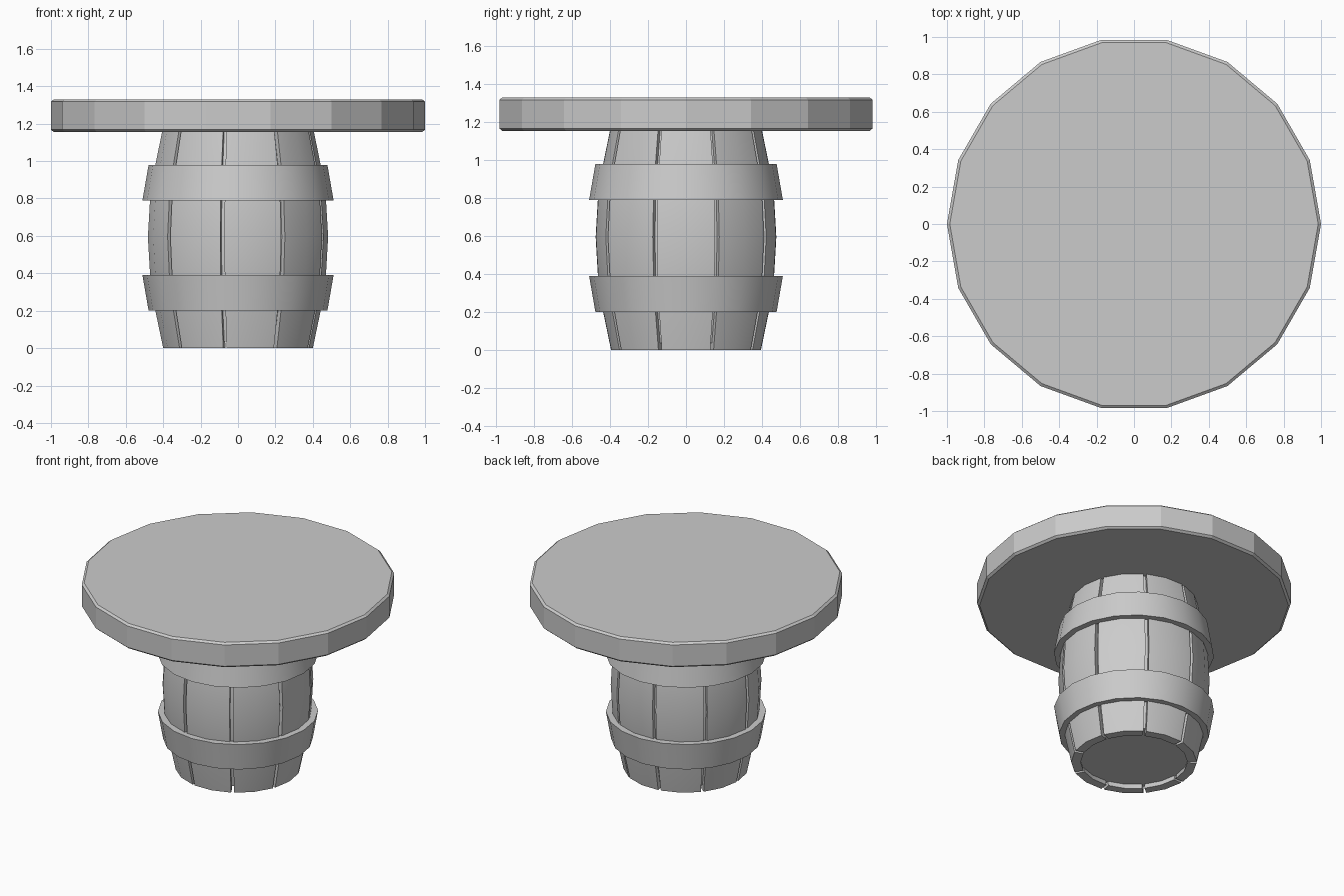
import bpy, bmesh
from math import radians, cos, sin, pi

if "Cube" in bpy.data.objects:
    bpy.data.objects.remove(bpy.data.objects["Cube"])

# barrel outline: (radius, height)
PROFILE = [(0.40, 0.0), (0.442, 0.2), (0.470, 0.39), (0.482, 0.595),
           (0.470, 0.80), (0.442, 0.98), (0.403, 1.17)]
STAVES = 9


def finish(bm, name, angle=None):
    bmesh.ops.recalc_face_normals(bm, faces=bm.faces)
    me = bpy.data.meshes.new(name)
    bm.to_mesh(me)
    bm.free()
    ob = bpy.data.objects.new(name, me)
    bpy.context.collection.objects.link(ob)
    if angle:
        bpy.ops.object.select_all(action='DESELECT')
        ob.select_set(True)
        bpy.context.view_layer.objects.active = ob
        bpy.ops.object.shade_smooth_by_angle(angle=radians(angle))
    return ob


def sweep(bm, section, angles, closed_sweep, closed_section=True):
    """Turn a (radius, z) section around z through the given angles."""
    rows = [[bm.verts.new((r * cos(a), r * sin(a), z)) for r, z in section] for a in angles]
    n, m = len(rows), len(section)
    for i in range(n if closed_sweep else n - 1):
        for j in range(m if closed_section else m - 1):
            a, b = rows[i], rows[(i + 1) % n]
            k = (j + 1) % m
            bm.faces.new((a[j], b[j], b[k], a[k]))
    if not closed_sweep:
        bm.faces.new(rows[0])
        bm.faces.new(rows[-1])
    elif not closed_section:
        bm.faces.new([r[0] for r in rows])
        bm.faces.new([r[-1] for r in rows])


def ring(n):
    return [2 * pi * i / n for i in range(n)]


# table top: bevelled 18-sided disc
bm = bmesh.new()
sweep(bm, [(0.985, 1.155), (1.0, 1.168), (1.0, 1.318), (0.985, 1.33)], ring(18), True, False)
finish(bm, "table_top")

# staves: curved boards with narrow gaps between them
section = PROFILE + [(r - 0.06, z) for r, z in reversed(PROFILE)]
half = pi / STAVES - radians(1.35)
bm = bmesh.new()
for c in ring(STAVES):
    sweep(bm, section, [c - half, c, c + half], False)
finish(bm, "barrel_staves", 30)

# core behind the gaps, with the recessed barrel bottom
core = [(0.375, 0.035)] + [(r - 0.03, z) for r, z in PROFILE[1:]]
bm = bmesh.new()
sweep(bm, core, ring(18), True, False)
finish(bm, "barrel_core", 30)

# hoops: flared bands, mirrored about the barrel's middle
for name, za, zb in (("lower_hoop", 0.20, 0.39), ("upper_hoop", 0.98, 0.79)):
    bm = bmesh.new()
    sweep(bm, [(0.478, za), (0.511, zb), (0.462, zb), (0.432, za)], ring(20), True)
    finish(bm, name, 30)
